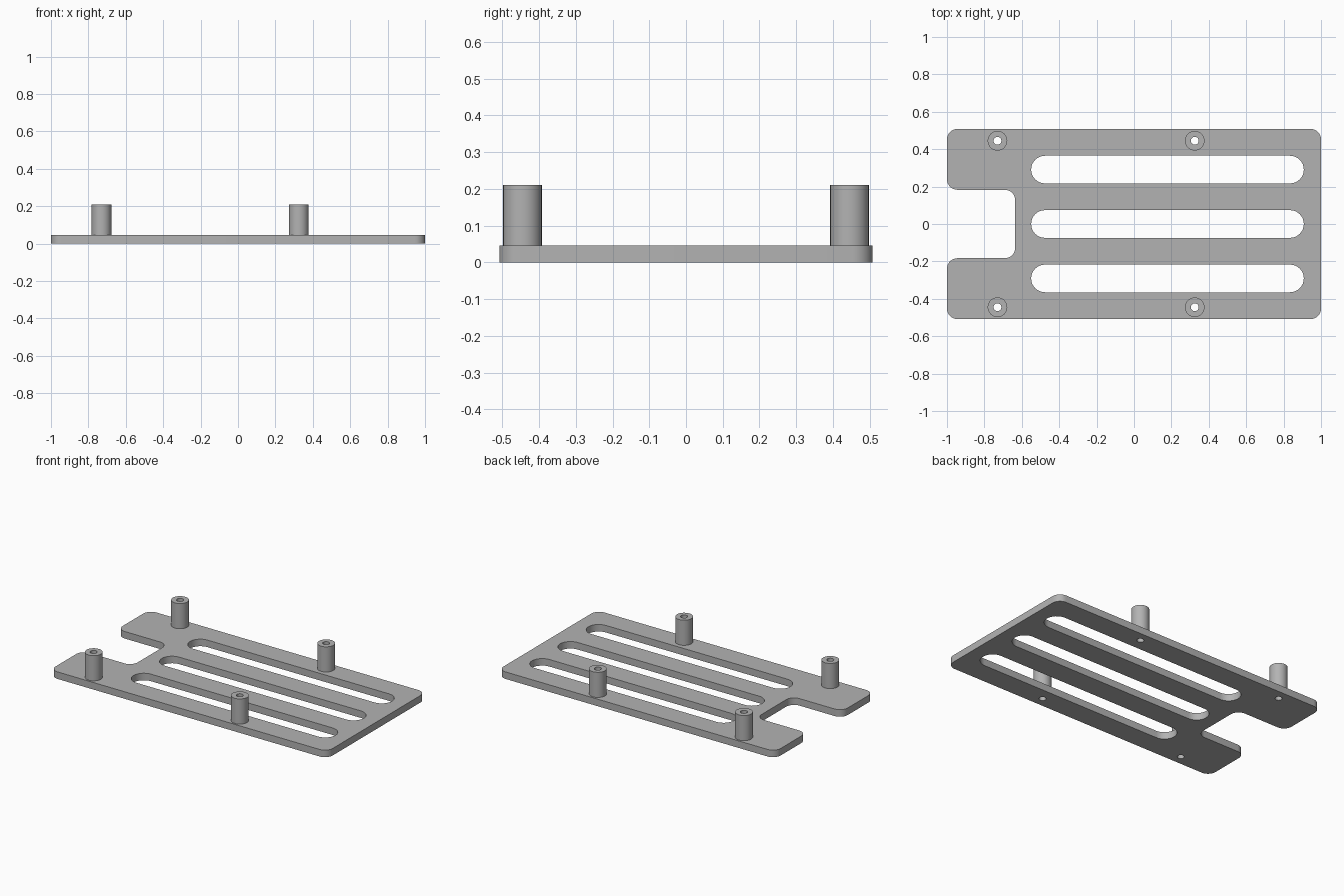
import bpy, bmesh
from math import sin, cos, pi, radians
from mathutils import Vector

cube = bpy.data.objects.get("Cube")
if cube:
    bpy.data.objects.remove(cube, do_unlink=True)

grey = bpy.data.materials.new("mid grey")
grey.use_nodes = True
colour = (0.45, 0.45, 0.45, 1)
grey.diffuse_color = colour
grey.node_tree.nodes["Principled BSDF"].inputs["Base Color"].default_value = colour

PLATE_TOP, POST_TOP = 0.046, 0.21
HALF_DEPTH, CORNER = 0.508, 0.056
POST_RADIUS, HOLE_RADIUS = 0.0525, 0.021
POSTS = [(x, y) for x in (-0.73, 0.325) for y in (-0.445, 0.445)]


def circle(centre, radius, steps=32):
    c = Vector(centre)
    return [c + radius * Vector((cos(2 * pi * i / steps), sin(2 * pi * i / steps)))
            for i in range(steps)]


def rounded(corners, radius, steps=8):
    """Outline with every right-angled corner replaced by an arc."""
    points = []
    for i, corner in enumerate(corners):
        p = Vector(corner)
        a = (Vector(corners[i - 1]) - p).normalized()
        b = (Vector(corners[(i + 1) % len(corners)]) - p).normalized()
        centre = p + radius * (a + b)
        for s in range(steps + 1):
            t = s / steps * pi / 2
            points.append(centre - radius * (b * cos(t) + a * sin(t)))
    return points


def slot(x0, x1, y, radius, steps=16):
    """Long hole with half-round ends."""
    points = []
    for x, start in ((x1 - radius, -pi / 2), (x0 + radius, pi / 2)):
        for s in range(steps + 1):
            t = start + pi * s / steps
            points.append(Vector((x + radius * cos(t), y + radius * sin(t))))
    return points


def extruded(name, loops, z0, z1):
    """Fill an outline with holes and raise it into a solid."""
    bm = bmesh.new()
    edges = []
    for loop in loops:
        verts = [bm.verts.new((p.x, p.y, z0)) for p in loop]
        edges += [bm.edges.new((verts[i - 1], v)) for i, v in enumerate(verts)]
    bmesh.ops.triangle_fill(bm, use_beauty=True, edges=edges)
    top = bmesh.ops.extrude_face_region(bm, geom=bm.faces[:], use_keep_orig=True)
    raised = [g for g in top["geom"] if isinstance(g, bmesh.types.BMVert)]
    bmesh.ops.translate(bm, verts=raised, vec=(0, 0, z1 - z0))
    bmesh.ops.recalc_face_normals(bm, faces=bm.faces[:])
    mesh = bpy.data.meshes.new(name)
    bm.to_mesh(mesh)
    bm.free()
    mesh.materials.append(grey)
    obj = bpy.data.objects.new(name, mesh)
    bpy.context.collection.objects.link(obj)
    bpy.ops.object.select_all(action='DESELECT')
    obj.select_set(True)
    bpy.context.view_layer.objects.active = obj
    bpy.ops.object.shade_smooth_by_angle(angle=radians(30))
    return obj


# Base plate with end notch, three slots and screw holes
D, NOTCH_X, NOTCH_Y = HALF_DEPTH, -0.635, 0.183
outline = rounded([(-1, -D), (1, -D), (1, D), (-1, D), (-1, NOTCH_Y),
                   (NOTCH_X, NOTCH_Y), (NOTCH_X, -NOTCH_Y), (-1, -NOTCH_Y)], CORNER)
slots = [slot(-0.55, 0.908, y, 0.074) for y in (-0.291, 0, 0.291)]
holes = [circle(p, HOLE_RADIUS) for p in POSTS]
extruded("base_plate", [outline] + slots + holes, 0, PLATE_TOP)

# Hollow standoff posts
for i, p in enumerate(POSTS):
    extruded(f"standoff_post_{i + 1}",
             [circle(p, POST_RADIUS), circle(p, HOLE_RADIUS)], PLATE_TOP, POST_TOP)
